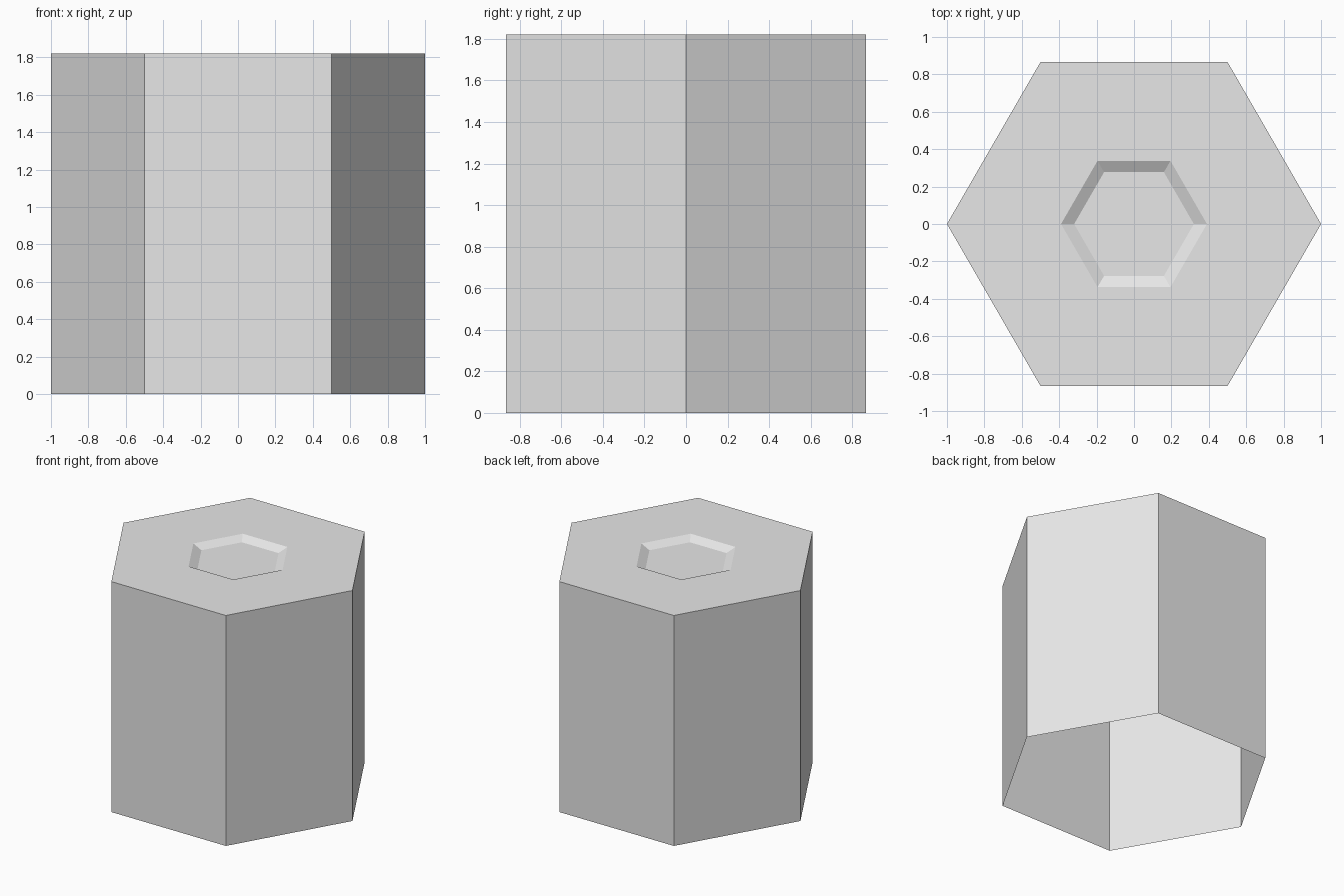
import bpy, bmesh
from math import cos, sin, pi

default = bpy.data.objects.get("Cube")
if default:
    bpy.data.objects.remove(default)

# Plain grey material
grey = bpy.data.materials.new("light_grey")
grey.use_nodes = True
colour = (0.8, 0.8, 0.8, 1)
grey.diffuse_color = colour
grey.node_tree.nodes["Principled BSDF"].inputs["Base Color"].default_value = colour

SIDES = 6
bm = bmesh.new()


def ring(radius, z):
    return [bm.verts.new((radius * cos(2 * pi * i / SIDES),
                          radius * sin(2 * pi * i / SIDES), z))
            for i in range(SIDES)]


# Rings from the open bottom edge, up the wall, over the top, into the recess
rings = [ring(r, z) for r, z in ((1, 0), (1, 1.82), (0.39, 1.82), (0.32, 1.785))]
for low, high in zip(rings, rings[1:]):
    for i in range(SIDES):
        j = (i + 1) % SIDES
        bm.faces.new((low[i], low[j], high[j], high[i]))

# Recess floor
bm.faces.new(rings[-1])

mesh = bpy.data.meshes.new("hexagonal_column")
bm.to_mesh(mesh)
bm.free()
mesh.materials.append(grey)
column = bpy.data.objects.new("hexagonal_column", mesh)
bpy.context.collection.objects.link(column)
